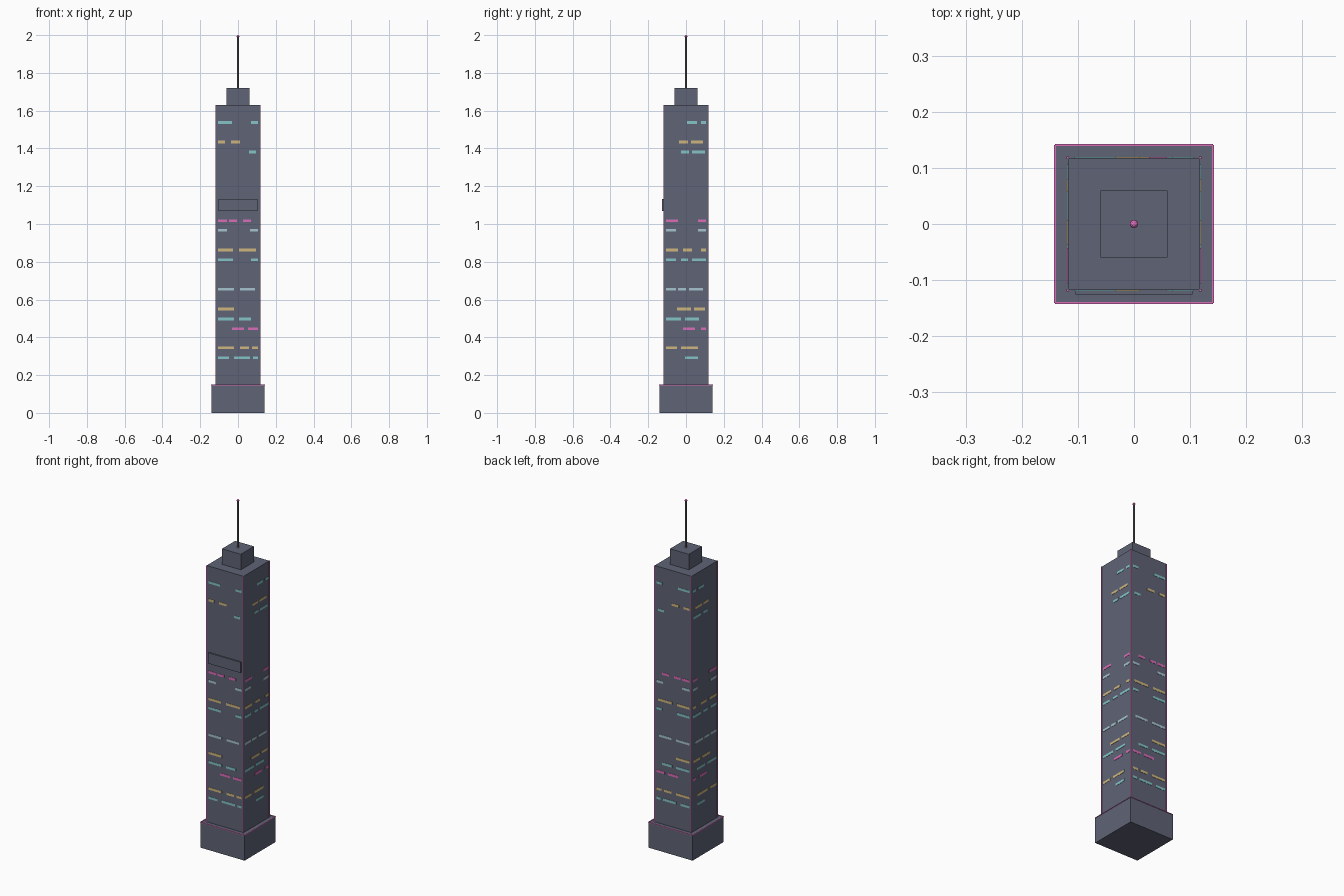
import bpy
import bmesh
from mathutils import Matrix, Vector

cube = bpy.data.objects.get("Cube")
if cube:
    bpy.data.objects.remove(cube, do_unlink=True)


def make_material(name, red, green, blue):
    mat = bpy.data.materials.new(name)
    mat.use_nodes = True
    mat.diffuse_color = (red, green, blue, 1)
    shader = next(n for n in mat.node_tree.nodes if n.type == "BSDF_PRINCIPLED")
    shader.inputs["Base Color"].default_value = (red, green, blue, 1)
    return mat


SLATE = make_material("slate facade", 0.115, 0.127, 0.18)
METAL = make_material("mast metal", 0.17, 0.17, 0.19)
PINK = make_material("neon pink", 0.7, 0.15, 0.48)
CYAN = make_material("cyan window", 0.23, 0.55, 0.57)
AMBER = make_material("amber window", 0.62, 0.47, 0.21)
PALE = make_material("pale window", 0.38, 0.55, 0.62)


def add_box(bm, low, high):
    low, high = Vector(low), Vector(high)
    size = Matrix.Diagonal((high - low).to_4d())
    size[3][3] = 1
    place = Matrix.Translation((low + high) / 2) @ size
    bmesh.ops.create_cube(bm, size=1, matrix=place)


def finish(bm, name, material):
    mesh = bpy.data.meshes.new(name)
    bm.to_mesh(mesh)
    bm.free()
    mesh.materials.append(material)
    obj = bpy.data.objects.new(name, mesh)
    bpy.context.collection.objects.link(obj)
    return obj


def block(name, half, bottom, top, material):
    bm = bmesh.new()
    add_box(bm, (-half, -half, bottom), (half, half, top))
    return finish(bm, name, material)


# Stacked masses
HALF, BASE, BASE_TOP, ROOF, CAP_TOP = 0.118, 0.141, 0.147, 1.63, 1.72
block("base", BASE, 0, BASE_TOP, SLATE)
block("tower", HALF, BASE_TOP, ROOF, SLATE)
block("roof_block", 0.06, ROOF, CAP_TOP, SLATE)

# Blank sign panel on the front
bm = bmesh.new()
add_box(bm, (-0.104, -0.126, 1.07), (0.104, -HALF, 1.132))
finish(bm, "sign_panel", SLATE)

# Mast and beacon
bm = bmesh.new()
bmesh.ops.create_cone(bm, cap_ends=True, segments=8, radius1=0.004, radius2=0.004,
                      depth=1.99 - CAP_TOP,
                      matrix=Matrix.Translation((0, 0, (1.99 + CAP_TOP) / 2)))
finish(bm, "mast", METAL)
bm = bmesh.new()
bmesh.ops.create_uvsphere(bm, u_segments=8, v_segments=6, radius=0.0075,
                          matrix=Matrix.Translation((0, 0, 1.9925)))
finish(bm, "beacon", PINK)

# Neon strips on the tower corners
bm = bmesh.new()
for sx in (-1, 1):
    for sy in (-1, 1):
        centre = Vector((sx * HALF, sy * HALF, 0))
        add_box(bm, centre + Vector((-0.002, -0.002, BASE_TOP)),
                centre + Vector((0.002, 0.002, ROOF)))
finish(bm, "corner_neon", PINK)

# Neon trim around the top edge of the base
bm = bmesh.new()
for side in (-1, 1):
    edge = side * BASE
    add_box(bm, (-BASE, edge - 0.002, BASE_TOP - 0.002), (BASE, edge + 0.002, BASE_TOP + 0.002))
    add_box(bm, (edge - 0.002, -BASE, BASE_TOP - 0.002), (edge + 0.002, BASE, BASE_TOP + 0.002))
finish(bm, "base_neon", PINK)

# Lit window runs: floor height, glass, runs along x, runs along y
UNIT = 0.0053
ROWS = [
    (1.537, CYAN, [(-20, -6), (13, 20)], [(1, 11), (15, 20)]),
    (1.434, AMBER, [(-20, -13), (-7, 2)], [(-7, 2), (5, 17)]),
    (1.381, CYAN, [(11, 18)], [(-5, 3), (6, 19)]),
    (1.018, PINK, [(-20, -11), (-9, -1), (5, 13)], [(-20, -8), (12, 20)]),
    (0.966, PALE, [(-20, -11), (12, 20)], [(-20, -10), (12, 20)]),
    (0.862, AMBER, [(-20, -5), (1, 18)], [(-20, -8), (-3, 6), (15, 20)]),
    (0.81, CYAN, [(-20, -5), (13, 20)], [(-20, -10), (-5, 2), (6, 20)]),
    (0.655, PALE, [(-20, -4), (2, 17)], [(-20, -10), (-8, 0), (3, 17)]),
    (0.55, AMBER, [(-20, -4)], [(-9, 5), (8, 19)]),
    (0.497, CYAN, [(-20, -4), (1, 13)], [(-20, -5), (-1, 13)]),
    (0.446, PINK, [(-6, 6), (10, 20)], [(-3, 9), (15, 20)]),
    (0.344, AMBER, [(-20, -4), (2, 11), (14, 20)], [(-20, -9), (-5, 12)]),
    (0.291, CYAN, [(-20, -9), (-4, 12), (15, 20)], [(-1, 12)]),
]
GLASS = {"cyan": CYAN, "amber": AMBER, "pale": PALE, "pink": PINK}
for label, glass in GLASS.items():
    bm = bmesh.new()
    for height, material, x_runs, y_runs in ROWS:
        if material != glass:
            continue
        low, high = height - 0.007, height + 0.007
        for side in (-1, 1):
            inner, outer = sorted((side * (HALF - 0.001), side * (HALF + 0.0015)))
            for start, end in x_runs:
                add_box(bm, (start * UNIT, inner, low), (end * UNIT, outer, high))
            for start, end in y_runs:
                add_box(bm, (inner, start * UNIT, low), (outer, end * UNIT, high))
    finish(bm, label + "_windows", glass)
